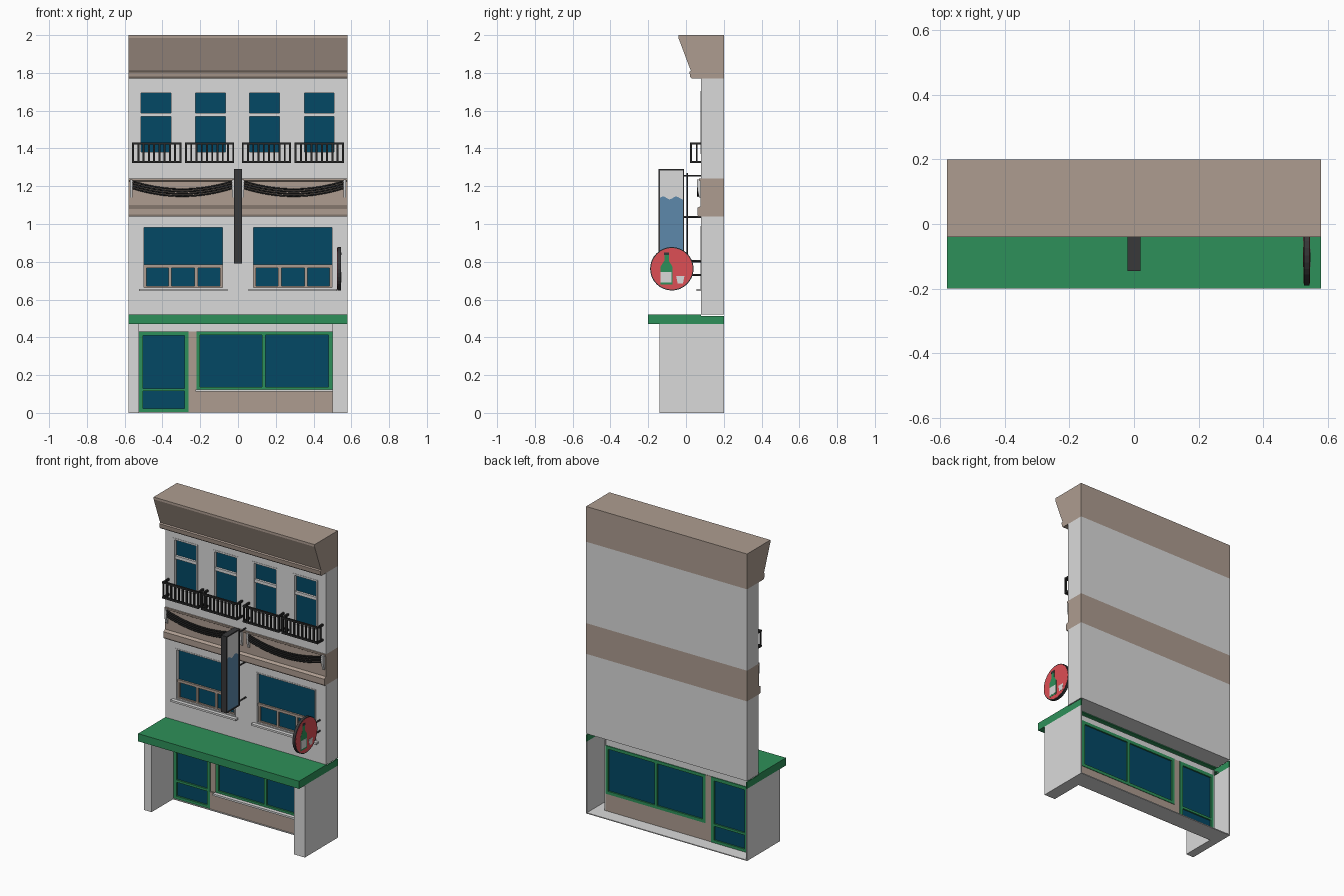
import bpy, bmesh, math

if "Cube" in bpy.data.objects:
    bpy.data.objects.remove(bpy.data.objects["Cube"])

def mat(name, r, g, b):
    m = bpy.data.materials.new(name)
    m.diffuse_color = (r, g, b, 1)
    m.use_nodes = True
    m.node_tree.nodes["Principled BSDF"].inputs["Base Color"].default_value = m.diffuse_color
    return m

GREY = mat("light grey plaster", .70, .70, .70)
BROWN = mat("taupe trim", .42, .335, .28)
GREEN = mat("shop green", .027, .28, .1)
GLASS = mat("blue glass", .001, .066, .13)
IRON = mat("black iron", .022, .022, .022)
DARK = mat("sign casing", .04, .04, .042)
RED = mat("sign red", .73, .077, .09)
BLUE = mat("sign blue", .11, .25, .41)

def finish(name, bm, m):
    bmesh.ops.recalc_face_normals(bm, faces=bm.faces)
    me = bpy.data.meshes.new(name)
    bm.to_mesh(me)
    bm.free()
    me.materials.append(m)
    o = bpy.data.objects.new(name, me)
    bpy.context.collection.objects.link(o)
    return o

def boxes(name, lst, m):
    """One object from boxes given as x0, x1, y0, y1, z0, z1."""
    bm = bmesh.new()
    for x0, x1, y0, y1, z0, z1 in lst:
        vs = bmesh.ops.create_cube(bm, size=1)["verts"]
        for v in vs:
            v.co = (x1 if v.co.x > 0 else x0, y1 if v.co.y > 0 else y0, z1 if v.co.z > 0 else z0)
    return finish(name, bm, m)

def prism(name, yz, x0, x1, m):
    """Extrude a y,z outline along x."""
    bm = bmesh.new()
    f = bm.faces.new([bm.verts.new((x0, y, z)) for y, z in yz])
    r = bmesh.ops.extrude_face_region(bm, geom=[f])
    for v in r["geom"]:
        if isinstance(v, bmesh.types.BMVert):
            v.co.x = x1
    return finish(name, bm, m)

def tubes(name, paths, r, m):
    cu = bpy.data.curves.new(name, "CURVE")
    cu.dimensions = "3D"
    cu.bevel_depth, cu.bevel_resolution, cu.use_fill_caps = r, 1, True
    for pts in paths:
        s = cu.splines.new("POLY")
        s.points.add(len(pts) - 1)
        for p, c in zip(s.points, pts):
            p.co = (*c, 1)
    cu.materials.append(m)
    o = bpy.data.objects.new(name, cu)
    bpy.context.collection.objects.link(o)
    return o

def cut(o, lst):
    c = boxes("cutter", lst, GREY)
    c.hide_render = True
    md = o.modifiers.new("cut", "BOOLEAN")
    md.operation, md.solver, md.object = "DIFFERENCE", "EXACT", c
    bpy.context.view_layer.objects.active = o
    bpy.ops.object.modifier_apply(modifier=md.name)
    bpy.data.objects.remove(c)

def frame(x0, x1, y0, y1, z0, z1, t):
    """Four boxes around an opening."""
    return [(x0, x0 + t, y0, y1, z0, z1), (x1 - t, x1, y0, y1, z0, z1),
            (x0 + t, x1 - t, y0, y1, z0, z0 + t), (x0 + t, x1 - t, y0, y1, z1 - t, z1)]

W = .58
TOP_X = (-.435, -.145, .14, .43)
MID_X = (-.29, .29)

# upper walls with recessed openings
mid_wall = boxes("middle_wall", [(-W, W, .08, .2, .52, 1.04)], GREY)
cut(mid_wall, [(c - .215, c + .215, 0, .11, .655, .99) for c in MID_X])
top_wall = boxes("top_wall", [(-W, W, .08, .2, 1.24, 1.77)], GREY)
cut(top_wall, [(c - .09, c + .09, 0, .11, 1.37, 1.705) for c in TOP_X])

# top cornice and middle band
prism("cornice", [(.2, 1.77), (.03, 1.77), (.022, 1.78), (.018, 1.805), (.026, 1.81),
                  (-.04, 1.985), (-.04, 2), (.2, 2)], -W, W, BROWN)
prism("middle_band", [(.2, 1.04), (.065, 1.04), (.06, 1.05), (.06, 1.085), (.078, 1.095),
                      (.078, 1.225), (.07, 1.23), (.07, 1.24), (.2, 1.24)], -W, W, BROWN)

# top floor windows
g, fr = [], []
for c in TOP_X:
    g.append((c - .085, c + .085, .1, .112, 1.375, 1.7))
    fr += frame(c - .09, c + .09, .078, .111, 1.37, 1.705, .011)
    fr.append((c - .08, c + .08, .085, .111, 1.568, 1.588))
boxes("top_window_glass", g, GLASS)
boxes("top_window_frames", fr, GREY)

# balcony railings
rails = []
for x0, x1 in ((-.56, -.3), (-.28, -.02), (.02, .28), (.3, .56)):
    for z in (1.322, 1.42):
        rails.append((x0, x1, .02, .032, z, z + .012))
        for x in (x0, x1 - .011):
            rails.append((x, x + .011, .032, .082, z, z + .012))
    for i in range(10):
        x = x0 + i * (x1 - x0 - .01) / 9
        rails.append((x, x + .01, .021, .031, 1.325, 1.43))
    for x in (x0, x1 - .01):
        rails.append((x, x + .01, .052, .062, 1.325, 1.425))
boxes("balcony_railings", rails, IRON)

# hanging swags and their brackets
paths = []
for s in (-1, 1):
    for k in range(4):
        pts = []
        for i in range(17):
            t = i / 16
            pts.append((s * (.03 + .53 * t), .064, 1.226 - .012 * k - .042 * 4 * t * (1 - t)))
        paths.append(pts)
tubes("swags", paths, .0052, IRON)
for i, x in enumerate((-.565, -.025, .025, .565)):
    prism("swag_bracket_%d" % i, [(.08, 1.14), (.07, 1.14), (.06, 1.18), (.058, 1.235), (.08, 1.235)],
          x - .007, x + .007, GREY)

# middle floor windows
g, fr, gf, sills = [], [], [], []
for c in MID_X:
    g.append((c - .21, c + .21, .1, .112, .66, .985))
    gf += frame(c - .215, c + .215, .078, .111, .655, .99, .008)
    fr.append((c - .207, c + .207, .088, .108, .768, .785))
    fr.append((c - .207, c + .207, .09, .108, .663, .671))
    for dx in (-.2025, -.069, .069, .2025):
        fr.append((c + dx - .008, c + dx + .008, .09, .108, .665, .77))
    sills.append((c - .235, c + .235, .055, .09, .645, .657))
boxes("middle_window_glass", g, GLASS)
boxes("middle_window_mullions", fr, BROWN)
boxes("middle_window_frames", gf, GREY)
boxes("middle_window_sills", sills, GREY)

# hollow canopy, open at the back, with a grey ceiling inside
T = .006
boxes("canopy", [(-W, W, -.2, .08, .52 - T, .52), (-W, W, -.2, -.2 + T, .47, .52 - T),
                 (-W, -W + T, -.2 + T, .2, .47, .52 - T), (W - T, W, -.2 + T, .2, .47, .52 - T),
                 (-W + T, W - T, -.2 + T, .1, .47, .474)], GREEN)
boxes("canopy_ceiling", [(-W + T, W - T, -.14, .1, .474, .478)], GREY)

# hollow ground floor piers, lintel and floor
piers = []
for s, xi in ((-1, .525), (1, .5)):
    for xa, xb, y0, y1, z0, z1 in ((xi, W, -.14, -.14 + T, 0, .47), (W - T, W, -.14 + T, .2, 0, .47),
                                   (xi, xi + T, -.14 + T, .115, 0, .47), (xi + T, W - T, -.14 + T, .08, 0, T)):
        piers.append((min(s * xa, s * xb), max(s * xa, s * xb), y0, y1, z0, z1))
boxes("ground_piers", piers, GREY)
boxes("lintel", [(-.525, .5, .095, .11, .432, .47)], GREY)
boxes("back_floor", [(-W + T, W - T, .08, .2, 0, T)], GREY)

# shop front
F = (.085, .115)
boxes("shop_stall_panels", [(-.262, .5, .092, .112, T, .118), (-.262, -.22, .092, .112, .118, .432),
                            (-.262, .5, .085, .092, 0, .118)], BROWN)
boxes("shop_sill", [(-.225, .5, .06, .092, .112, .124)], GREY)
boxes("shop_window_frame", frame(-.22, .5, *F, .118, .432, .02) +
      [(.128, .146, *F, .138, .412)], GREEN)
boxes("door_frame", frame(-.525, -.262, *F, .002, .432, .022) +
      [(-.503, -.284, *F, .115, .13)], GREEN)
boxes("shop_glass", [(-.202, .482, .096, .106, .136, .414), (-.505, -.282, .096, .106, .018, .412)], GLASS)

# tall projecting sign
boxes("tall_sign_case", [(-.014, .014, -.14, -.015, .795, 1.285)], DARK)
rim = []
for y0, y1, z0, z1 in ((-.145, -.138, .79, 1.29), (-.017, -.01, .79, 1.29),
                       (-.138, -.017, .79, .798), (-.138, -.017, 1.282, 1.29)):
    rim.append((-.02, .02, y0, y1, z0, z1))
boxes("tall_sign_rim", rim, DARK)
wave = [(-.138 + .121 * i / 10, 1.138 + .008 * math.sin(i * 1.1)) for i in range(11)]
for s in (-1, 1):
    side = "right" if s > 0 else "left"
    prism("tall_sign_blue_" + side, wave + [(-.017, .798), (-.138, .798)], s * .012, s * .017, BLUE)
    prism("tall_sign_pale_" + side, wave + [(-.017, 1.282), (-.138, 1.282)], s * .012, s * .017, GREY)
tubes("tall_sign_brackets", [[(0, .006, .79), (0, .006, 1.27)]] +
      [[(0, -.015, z), (0, .085, z)] for z in (.805, 1.037, 1.255)], .005, DARK)

# round projecting sign
CX, CY, CZ = .535, -.075, .763
def ring(r, n=32):
    return [(CY + r * math.cos(2 * math.pi * i / n), CZ + r * math.sin(2 * math.pi * i / n)) for i in range(n)]
prism("round_sign_rim", ring(.115), CX - .009, CX + .009, DARK)
half = [(.031, 0), (.031, .095), (.012, .125), (.012, .155)]
bottle = [(-.103 + y, .68 + z) for y, z in half] + [(-.103 - y, .68 + z) for y, z in reversed(half)]
for s in (-1, 1):
    side = "right" if s > 0 else "left"
    a = CX + s * .007
    prism("round_sign_face_" + side, ring(.11), a, a + s * .003, RED)
    prism("round_sign_bottle_" + side, bottle, a, a + s * .004, GREEN)
    prism("round_sign_cap_" + side, [(-.117, .835), (-.089, .835), (-.089, .85), (-.117, .85)], a, a + s * .005, DARK)
    prism("round_sign_label_" + side, [(-.134, .69), (-.078, .69), (-.078, .745), (-.134, .745)],
          a, a + s * .005, GREY)
    prism("round_sign_cup_" + side, [(-.044, .685), (-.016, .685), (-.008, .725), (-.052, .725)],
          a, a + s * .004, GREY)
tubes("round_sign_brackets", [[(CX, .02, z), (CX, .085, z)] for z in (.73, .8)], .005, DARK)
